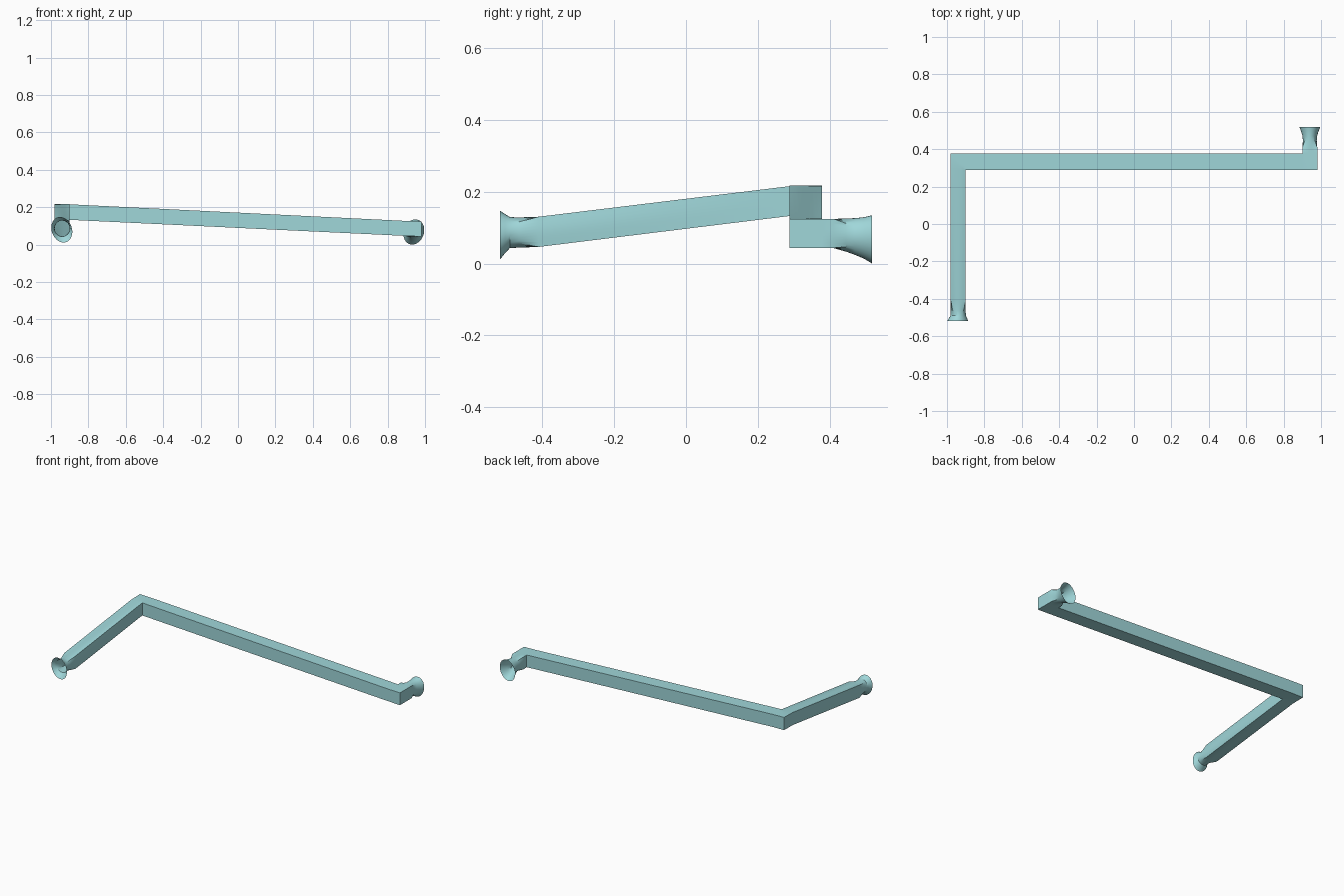
import bpy, bmesh, math

if "Cube" in bpy.data.objects:
    bpy.data.objects.remove(bpy.data.objects["Cube"])

N = 32
ANG = [2 * math.pi * i / N for i in range(N)]


def box_ring(left, right, z0, z1):
    """Rectangular section between two plan points."""
    pts = []
    for a in ANG:
        c, s = math.cos(a), math.sin(a)
        m = max(abs(c), abs(s))
        u, v = (c / m + 1) / 2, (s / m + 1) / 2
        pts.append((left[0] + (right[0] - left[0]) * u,
                    left[1] + (right[1] - left[1]) * u,
                    z0 + (z1 - z0) * v))
    return pts


def oval_ring(x, y, z, rx, rz, tilt=0):
    """Oval section facing along y, leaning by tilt degrees."""
    t = math.radians(tilt)
    pts = []
    for a in ANG:
        p, q = rx * math.cos(a - t), rz * math.sin(a - t)
        pts.append((x + p * math.cos(t) - q * math.sin(t), y,
                    z + p * math.sin(t) + q * math.cos(t)))
    return pts


XL0, XL1, XR0, XR1 = -0.98, -0.90, 0.90, 0.98
Y0, Y1 = 0.288, 0.378

rings = [
    # front bell mouth
    oval_ring(-0.942, -0.518, 0.083, 0.054, 0.070, 20),
    oval_ring(-0.941, -0.503, 0.087, 0.047, 0.055, 20),
    oval_ring(-0.94, -0.490, 0.090, 0.041, 0.043),
    oval_ring(-0.94, -0.465, 0.090, 0.040, 0.042),
    # rising left arm
    box_ring((XL0, -0.41), (XL1, -0.41), 0.050, 0.134),
    box_ring((XL0, Y0), (XL1, Y0), 0.136, 0.219),
    # left corner, long sloping beam, right corner
    box_ring((XL0, Y1), (XL1, Y0), 0.137, 0.221),
    box_ring((XL1, Y1), (XL1, Y0), 0.136, 0.219),
    box_ring((XR0, Y1), (XR0, Y0), 0.050, 0.130),
    box_ring((XR0, Y1), (XR1, Y0), 0.047, 0.128),
    # short right arm
    box_ring((XR0, Y1), (XR1, Y1), 0.047, 0.128),
    box_ring((XR0, 0.41), (XR1, 0.41), 0.047, 0.128),
    # rear bell mouth
    oval_ring(0.94, 0.445, 0.083, 0.037, 0.046),
    oval_ring(0.94, 0.470, 0.079, 0.039, 0.051),
    oval_ring(0.94, 0.495, 0.075, 0.046, 0.058, -10),
    oval_ring(0.94, 0.518, 0.071, 0.054, 0.069, -20),
]

# open hollow duct lofted through the sections
bm = bmesh.new()
loops = [[bm.verts.new(p) for p in r] for r in rings]
for a, b in zip(loops, loops[1:]):
    for i in range(N):
        j = (i + 1) % N
        bm.faces.new((a[i], a[j], b[j], b[i]))
bmesh.ops.remove_doubles(bm, verts=bm.verts, dist=1e-5)
bmesh.ops.recalc_face_normals(bm, faces=bm.faces)
zmin = min(v.co.z for v in bm.verts)
bmesh.ops.translate(bm, verts=bm.verts, vec=(0, 0, -zmin))
mesh = bpy.data.meshes.new("duct")
bm.to_mesh(mesh)
bm.free()
duct = bpy.data.objects.new("duct", mesh)
bpy.context.collection.objects.link(duct)

teal = bpy.data.materials.new("teal")
teal.diffuse_color = (0.35, 0.68, 0.70, 1)
teal.use_nodes = True
teal.node_tree.nodes["Principled BSDF"].inputs["Base Color"].default_value = teal.diffuse_color
mesh.materials.append(teal)

bpy.context.view_layer.objects.active = duct
duct.select_set(True)
bpy.ops.object.shade_smooth_by_angle(angle=math.radians(30))
